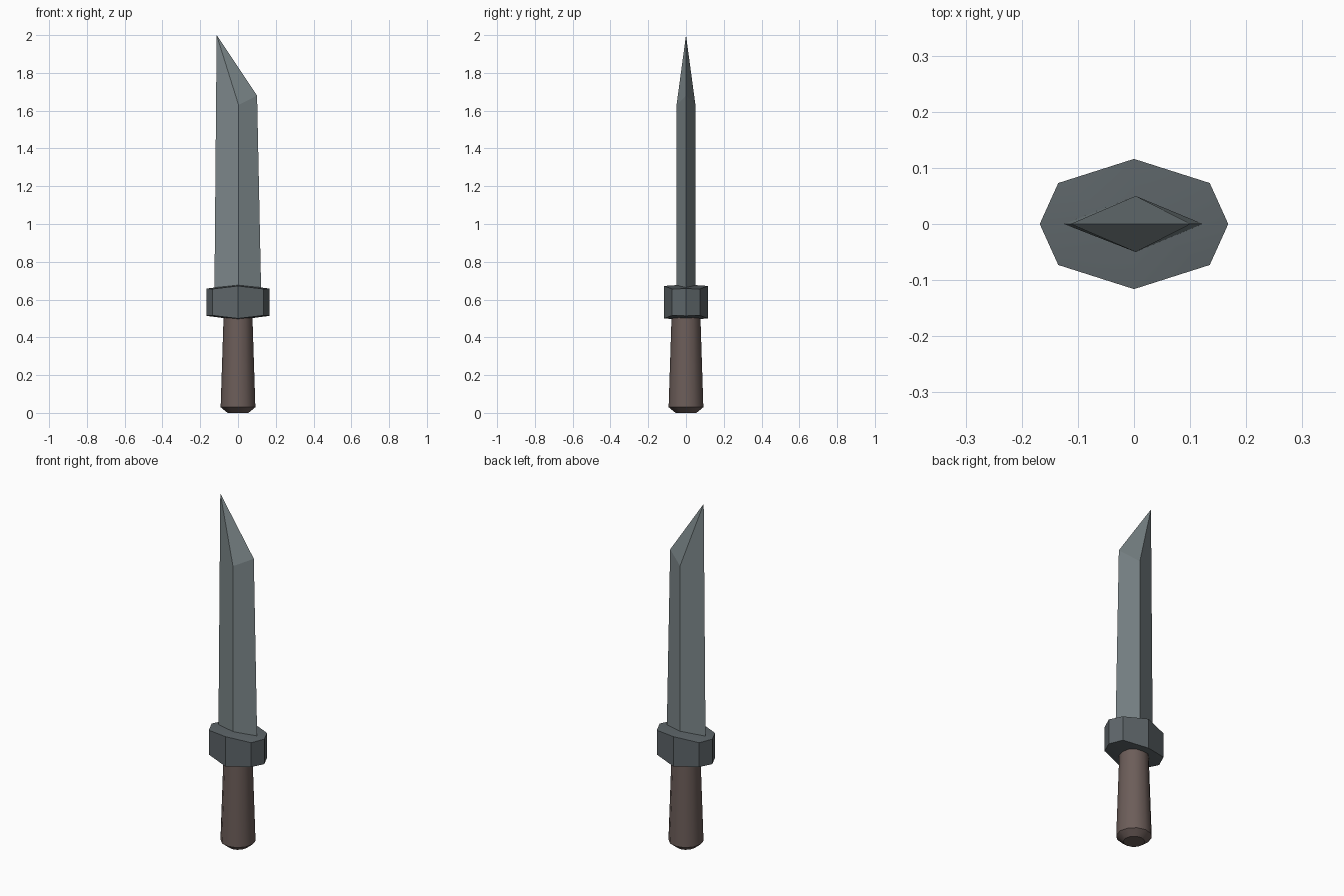
import bpy
import bmesh
from math import cos, sin, pi, radians

if "Cube" in bpy.data.objects:
    bpy.data.objects.remove(bpy.data.objects["Cube"])


def material(name, rgb):
    mat = bpy.data.materials.new(name)
    mat.diffuse_color = (*rgb, 1)
    mat.use_nodes = True
    mat.node_tree.nodes["Principled BSDF"].inputs["Base Color"].default_value = mat.diffuse_color
    return mat


def make_part(name, verts, faces, mat):
    mesh = bpy.data.meshes.new(name)
    mesh.from_pydata(verts, [], faces)
    bm = bmesh.new()
    bm.from_mesh(mesh)
    bmesh.ops.recalc_face_normals(bm, faces=bm.faces)
    bm.to_mesh(mesh)
    bm.free()
    mesh.materials.append(mat)
    ob = bpy.data.objects.new(name, mesh)
    bpy.context.collection.objects.link(ob)
    return ob


def smooth(ob, angle):
    bpy.ops.object.select_all(action='DESELECT')
    ob.select_set(True)
    bpy.context.view_layer.objects.active = ob
    bpy.ops.object.shade_smooth_by_angle(angle=radians(angle))


def bridge(n, rings):
    return [(r * n + i, r * n + (i + 1) % n, (r + 1) * n + (i + 1) % n, (r + 1) * n + i)
            for r in range(rings - 1) for i in range(n)]


steel = material("steel", (0.20, 0.24, 0.25))
dark_steel = material("dark_steel", (0.11, 0.13, 0.14))
wood = material("brown_grip", (0.15, 0.11, 0.10))

# Handle: tapered round grip with a bevelled butt
sides = 12
profile = [(0.055, 0.0), (0.092, 0.03), (0.076, 0.52)]
verts = [(r * cos(2 * pi * i / sides), r * sin(2 * pi * i / sides), z)
         for r, z in profile for i in range(sides)]
faces = bridge(sides, len(profile))
faces += [tuple(range(sides)), tuple(range(2 * sides, 3 * sides))]
smooth(make_part("handle", verts, faces, wood), 40)

# Guard: stretched octagon, thicker in the middle, with shallow peaked caps
outline = [(0.168, 0, 0.072), (0.135, 0.073, 0.070), (0, 0.116, 0.086), (-0.135, 0.073, 0.070),
           (-0.168, 0, 0.072), (-0.135, -0.073, 0.070), (0, -0.116, 0.086), (0.135, -0.073, 0.070)]
mid = 0.586
verts = [(x, y, mid + s * h) for s in (-1, 1) for x, y, h in outline]
verts += [(0, 0, mid - 0.094), (0, 0, mid + 0.094)]
faces = bridge(8, 2)
for ring in (0, 1):
    faces += [(ring * 8 + i, ring * 8 + (i + 1) % 8, 16 + ring) for i in range(8)]
smooth(make_part("guard", verts, faces, dark_steel), 20)

# Blade: diamond section with an angled single-sided tip
verts = [(-0.125, 0, 0.62), (0.003, -0.05, 0.62), (0.123, 0, 0.62), (0.003, 0.05, 0.62),
         (-0.113, 0, 2.0), (0.003, -0.05, 1.63), (0.101, 0, 1.68), (0.003, 0.05, 1.63)]
faces = bridge(4, 2) + [(0, 1, 2, 3), (4, 5, 6), (4, 6, 7)]
make_part("blade", verts, faces, steel)
